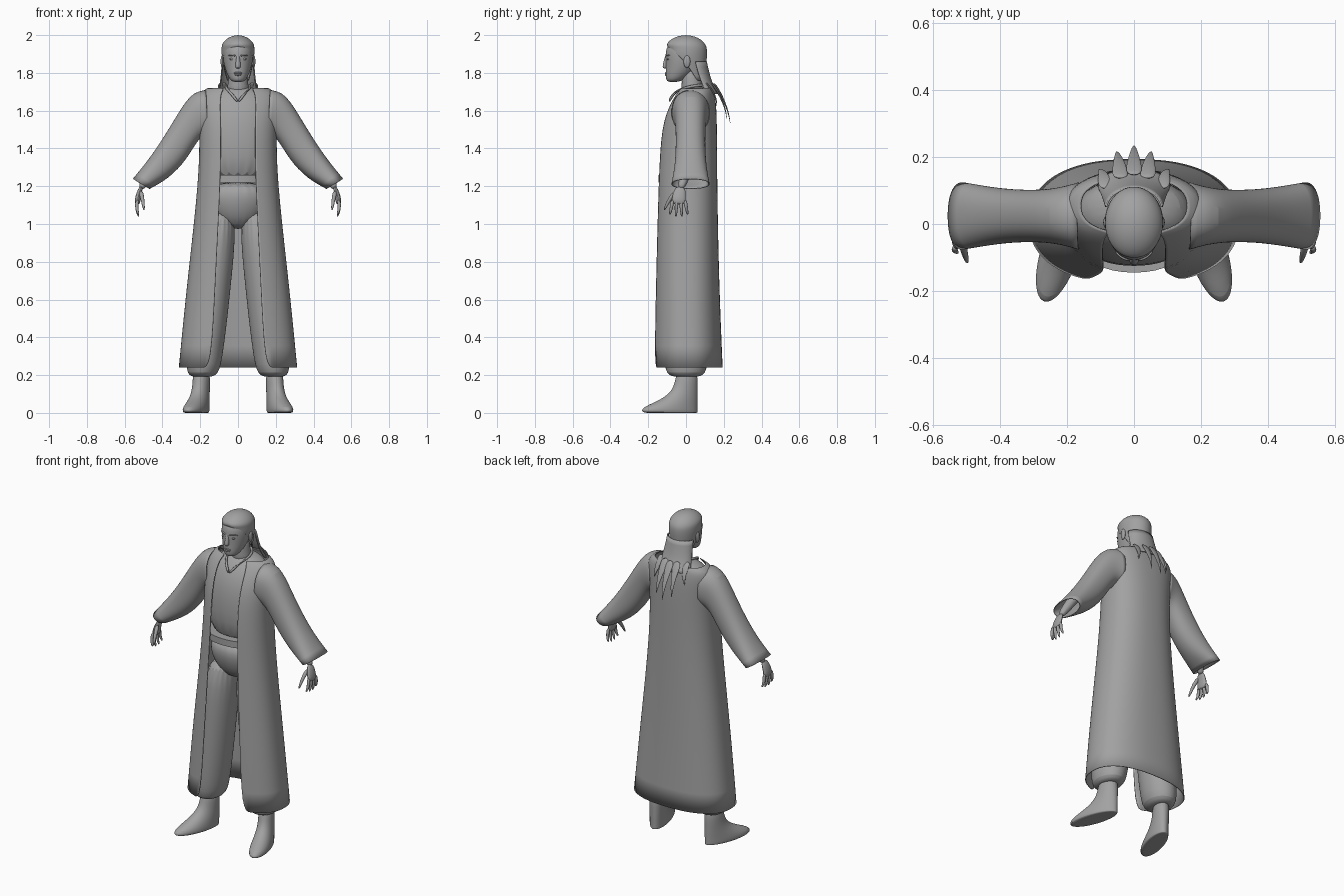
import bpy, bmesh, math
from mathutils import Vector

cube = bpy.data.objects.get("Cube")
if cube:
    bpy.data.objects.remove(cube, do_unlink=True)

shade = 0.36
grey = bpy.data.materials.new("plain grey")
grey.use_nodes = True
grey.diffuse_color = (shade, shade, shade, 1)
grey.node_tree.nodes["Principled BSDF"].inputs["Base Color"].default_value = grey.diffuse_color


def finish(bm, name, subdivision=2, thickness=0):
    """Turn a bmesh into a smooth object, optionally rounded and given cloth thickness."""
    bmesh.ops.recalc_face_normals(bm, faces=bm.faces[:])
    mesh = bpy.data.meshes.new(name)
    bm.to_mesh(mesh)
    bm.free()
    mesh.materials.append(grey)
    part = bpy.data.objects.new(name, mesh)
    bpy.context.collection.objects.link(part)
    if subdivision:
        rounding = part.modifiers.new("rounding", "SUBSURF")
        rounding.levels = rounding.render_levels = subdivision
    if thickness:
        part.modifiers.new("cloth", "SOLIDIFY").thickness = thickness
    for other in bpy.context.selected_objects:
        other.select_set(False)
    part.select_set(True)
    bpy.context.view_layer.objects.active = part
    bpy.ops.object.shade_smooth_by_angle(angle=math.radians(50))


def rounded(angle, power):
    """Sine and cosine of a superellipse."""
    return [math.copysign(abs(t) ** power, t) for t in (math.sin(angle), math.cos(angle))]


def loft(name, rings, sides=20, caps=True, power=1, **options):
    """Skin closed rings, each given as centre and two half axes."""
    bm = bmesh.new()
    rows = []
    for centre, across, along in rings:
        row = []
        for i in range(sides):
            s, c = rounded(math.tau * i / sides, power)
            row.append(bm.verts.new(Vector(centre) + Vector(across) * s + Vector(along) * c))
        rows.append(row)
    for low, high in zip(rows, rows[1:]):
        for i in range(sides):
            bm.faces.new((low[i - 1], low[i], high[i], high[i - 1]))
    if caps:
        bm.faces.new(rows[0])
        bm.faces.new(rows[-1])
    finish(bm, name, **options)


def stack(name, rows, **options):
    """Level rings, each given as height, half width, front and back."""
    loft(name, [((0, (front + back) / 2, z), (width, 0, 0), (0, (front - back) / 2, 0))
                for z, width, front, back in rows], **options)


def wrap(name, rows, power=1, sides=28, **options):
    """Sheet open at the front; rows as in stack, plus the opening angle."""
    bm = bmesh.new()
    grid = []
    for z, width, front, back, opening in rows:
        row = []
        for i in range(sides + 1):
            s, c = rounded(opening + (math.tau - 2 * opening) * i / sides, power)
            row.append(bm.verts.new((width * s, (front + back + (front - back) * c) / 2, z)))
        grid.append(row)
    for low, high in zip(grid, grid[1:]):
        for i in range(sides):
            bm.faces.new((low[i], low[i + 1], high[i + 1], high[i]))
    bmesh.ops.remove_doubles(bm, verts=bm.verts[:], dist=0.0002)
    finish(bm, name, **options)


def limb(name, points, start, end, flatness=1):
    """Tube through points that tapers from start radius to end radius."""
    points = [Vector(p) for p in points]
    last = len(points) - 1
    rings = []
    for i, point in enumerate(points):
        direction = (points[min(i + 1, last)] - points[max(i - 1, 0)]).normalized()
        helper = Vector((0, 1, 0)) if abs(direction.y) < 0.9 else Vector((1, 0, 0))
        across = direction.cross(helper).normalized()
        radius = start + (end - start) * i / last
        rings.append((point, across * radius * flatness, direction.cross(across) * radius))
    loft(name, rings, sides=8)


def ball(name, centre, size):
    bm = bmesh.new()
    bmesh.ops.create_uvsphere(bm, u_segments=12, v_segments=8, radius=1)
    bmesh.ops.scale(bm, vec=size, verts=bm.verts[:])
    bmesh.ops.translate(bm, vec=centre, verts=bm.verts[:])
    finish(bm, name, subdivision=0)


# Long open robe
robe_rows = [(.24, .315, -.18, .195), (.7, .27, -.17, .175), (1.25, .205, -.155, .165), (1.52, .205, -.14, .165),
             (1.64, .215, -.09, .16), (1.7, .2, -.05, .15), (1.72, .16, -.03, .14)]
wrap("robe", [(*row, .4) for row in robe_rows], power=.85, thickness=.005)

# Shirt, belt and trouser seat
stack("shirt", [(1.2, .17, -.13, .12), (1.5, .19, -.13, .14), (1.63, .18, -.09, .14), (1.7, .15, -.04, .13),
                (1.73, .06, 0, .11)], power=.9)
stack("belt", [(z, .18, -.145, .135) for z in (1.22, 1.26)], power=.9, sides=40, subdivision=0)
stack("trouser_seat", [(1.23, .165, -.125, .12), (1.1, .18, -.125, .13), (.97, .08, -.06, .08)])

# Neck and head
stack("neck", [(1.68, .07, -.03, .1), (1.75, .05, -.02, .08), (1.83, .05, -.03, .08)])
stack("head", [(1.75, .03, -.1, -.04), (1.775, .052, -.11, .01), (1.84, .076, -.107, .08), (1.9, .084, -.112, .1),
               (1.95, .08, -.1, .1), (1.985, .045, -.05, .06)])
limb("nose", [(0, -.1, 1.9), (0, -.107, 1.86), (0, -.112, 1.82)], .008, .018)
ball("upper_lip", (0, -.103, 1.8), (.022, .009, .005))
ball("lower_lip", (0, -.103, 1.79), (.018, .009, .006))

# Swept back hair: sides, dome, mane and pointed locks
hair_rows = [(1.76, .065, -.03, .095, 2), (1.86, .086, -.1, .11, 1.5), (1.92, .093, -.115, .113, .9)]
for step in range(1, 6):
    angle = math.pi / 2 * step / 5
    shrink = math.cos(angle)
    hair_rows.append((1.92 + .08 * math.sin(angle), .093 * shrink, -.115 * shrink, .113 * shrink, 0))
wrap("hair_cap", hair_rows, thickness=.004)
wrap("hair_mane", [(1.86, .086, -.02, .11, 1.6), (1.75, .093, .02, .135, 1.6), (1.69, .11, .05, .17, 1.6)],
     thickness=.006)
for i in range(-2, 3):
    root = Vector((.04 * i, .145 - .01 * i * i, 1.75))
    tip = Vector((.052 * i, .235 - .018 * i * i, 1.53 + .023 * i * i))
    loft("hair_lock", [(root.lerp(tip, t) + Vector((0, .02 * math.sin(math.pi * t), 0)),
                        (.03 * (1 - t) + .001, 0, 0), (0, .008 * (1 - t) + .001, 0))
                       for t in (0, .3, .7, 1)], sides=8)

for side, s in (("left", 1), ("right", -1)):
    # Brow, eye and ear
    limb(side + "_brow", [(s * .012, -.106, 1.89), (s * .035, -.103, 1.897), (s * .058, -.08, 1.89)], .006, .003)
    ball(side + "_eye", (s * .031, -.094, 1.873), (.014, .008, .006))
    ball(side + "_ear", (s * .083, .005, 1.86), (.009, .018, .034))

    # Neckline band
    limb(side + "_collar", [(0, -.09, 1.645), (s * .035, -.07, 1.69), (s * .065, -.02, 1.72), (s * .065, .06, 1.735),
                            (0, .12, 1.735)], .008, .008)

    # Wide sleeve between its upper and lower outline, flared at both ends
    upper = [(.17, 1.71), (.25, 1.7), (.345, 1.54), (.45, 1.37), (.557, 1.24)]
    lower = [(.16, 1.47), (.205, 1.46), (.27, 1.34), (.365, 1.24), (.468, 1.185)]
    sleeve = []
    for i, (top, bottom) in enumerate(zip(upper, lower)):
        top, bottom = (Vector((s * x, .024, z)) for x, z in (top, bottom))
        depth = .077 + .025 * (i / 2 - 1) ** 2
        sleeve.append(((top + bottom) / 2, (top - bottom) / 2, (0, depth, 0)))
    loft(side + "_sleeve", sleeve, caps=False, power=.88, thickness=.005)

    # Forearm, palm, fingers and thumb
    limb(side + "_forearm", [(s * .4, .02, 1.38), (s * .47, 0, 1.27), (s * .518, -.03, 1.18)], .04, .022)
    limb(side + "_palm", [(s * .51, -.027, 1.2), (s * .53, -.038, 1.15), (s * .533, -.038, 1.1)], .03, .046, .4)
    for i, finger in enumerate(("index", "middle", "ring", "little")):
        spread = i - 1.5
        y = -.038 + .022 * spread
        limb(f"{side}_{finger}_finger", [(s * .533, y, 1.13), (s * .538, y + .005 * spread, 1.08),
                                         (s * .525, y + .01 * spread, 1.035 + .006 * spread ** 2)], .012, .006)
    limb(side + "_thumb", [(s * .515, -.05, 1.175), (s * .505, -.09, 1.13), (s * .497, -.117, 1.07)], .015, .006)

    # Baggy trouser leg gathered at the cuff
    leg_rows = [(1.1, .09, .115), (.75, .1, .118), (.3, .1, .118), (.2, .085, .11), (.19, .04, .05)]
    loft(side + "_trouser_leg", [((s * (.21 - .11 * z), 0, z), (width, 0, 0), (0, depth, 0))
                                 for z, width, depth in leg_rows])

    # Boot turned outwards, every ring lined up at the heel
    forward, outward = Vector((s * .3, -.95, 0)), Vector((s * .95, .3, 0))
    boot_rows = [(0, .04, .13), (0, .058, .158), (.03, .058, .156), (.07, .05, .1), (.13, .044, .062), (.24, .047, .06)]
    loft(side + "_boot", [(Vector((s * .195, 0, z)) + forward * (length - .065), outward * width, forward * length)
                          for z, width, length in boot_rows])
